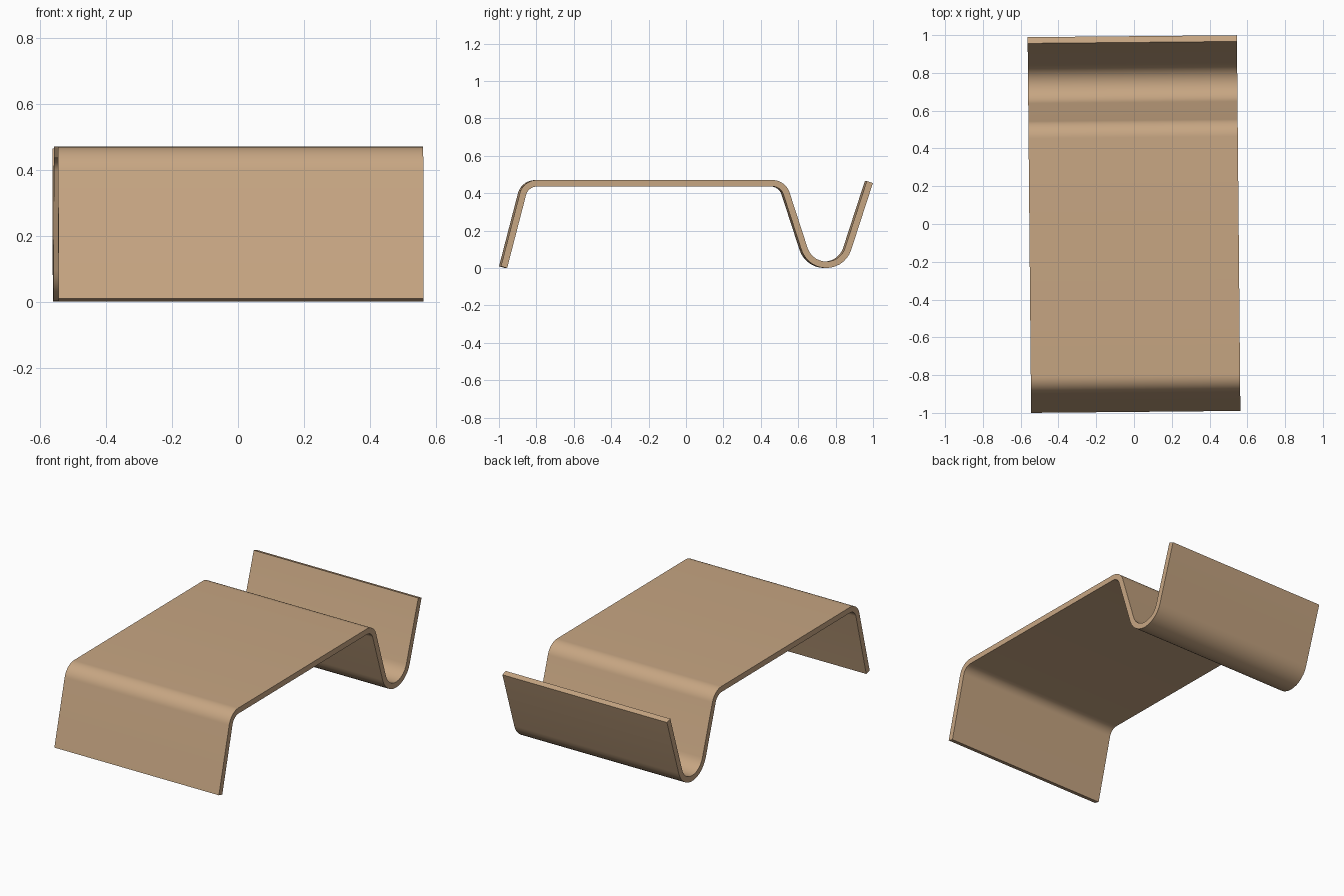
import bpy, bmesh, math
from mathutils import Matrix

if "Cube" in bpy.data.objects:
    bpy.data.objects.remove(bpy.data.objects["Cube"])

HALF_WIDTH = 0.554
T = 0.0345                      # sheet thickness
A_FRONT = math.radians(14.5)    # lean of the front leg
A_BACK = math.radians(18)       # lean of the two back walls
R_BEND, R_CRADLE = 0.0775, 0.1225
STEPS = 14

tan = bpy.data.materials.new("warm_tan")
tan.diffuse_color = (0.57, 0.38, 0.225, 1)
tan.use_nodes = True
tan.node_tree.nodes["Principled BSDF"].inputs["Base Color"].default_value = tan.diffuse_color


def arc(cy, cz, r, a0, a1, side):
    """Centreline samples: (y, z, normal y, normal z), normal on the upper side."""
    out = []
    for i in range(STEPS + 1):
        a = a0 + (a1 - a0) * i / STEPS
        c, s = math.cos(a), math.sin(a)
        out.append((cy + r * c, cz + r * s, side * c, side * s))
    return out


# Bent sheet centreline: front leg, top bend, flat top, back bend, cradle, back lip
bend_z = 0.3755
cradle_y, cradle_z = 0.745, 0.14
back_y = cradle_y - (R_BEND + R_CRADLE + (bend_z - cradle_z) * math.sin(A_BACK)) / math.cos(A_BACK)
front = arc(-0.802, bend_z, R_BEND, math.pi - A_FRONT, math.pi / 2, 1)
back = arc(back_y, bend_z, R_BEND, math.pi / 2, A_BACK, 1)
cradle = arc(cradle_y, cradle_z, R_CRADLE, math.pi + A_BACK, 2 * math.pi - A_BACK, -1)


def straight(p, z, angle):
    """Extends a wall from sample p to height z along its lean."""
    return (p[0] + (z - p[1]) * math.tan(angle), z, p[2], p[3])


path = ([straight(front[0], 0.0045, A_FRONT)] + front + back + cradle
        + [straight(cradle[-1], 0.460, A_BACK)])

# Thicken into a closed profile and extrude across the width
upper = [(y + ny * T / 2, z + nz * T / 2) for y, z, ny, nz in path]
lower = [(y - ny * T / 2, z - nz * T / 2) for y, z, ny, nz in path]
bm = bmesh.new()
outline = [bm.verts.new((-HALF_WIDTH, y, z)) for y, z in upper + lower[::-1]]
cap = bm.faces.new(outline)
new = bmesh.ops.extrude_face_region(bm, geom=[cap])["geom"]
bmesh.ops.translate(bm, vec=(2 * HALF_WIDTH, 0, 0),
                    verts=[v for v in new if isinstance(v, bmesh.types.BMVert)])
bmesh.ops.recalc_face_normals(bm, faces=bm.faces)
# The sheet sits turned very slightly
bm.transform(Matrix.Rotation(0.0093, 4, 'Z'))

mesh = bpy.data.meshes.new("bent_sheet_stand")
bm.to_mesh(mesh)
bm.free()
mesh.materials.append(tan)
stand = bpy.data.objects.new("bent_sheet_stand", mesh)
bpy.context.collection.objects.link(stand)
bpy.context.view_layer.objects.active = stand
stand.select_set(True)
bpy.ops.object.shade_smooth_by_angle(angle=math.radians(30))
